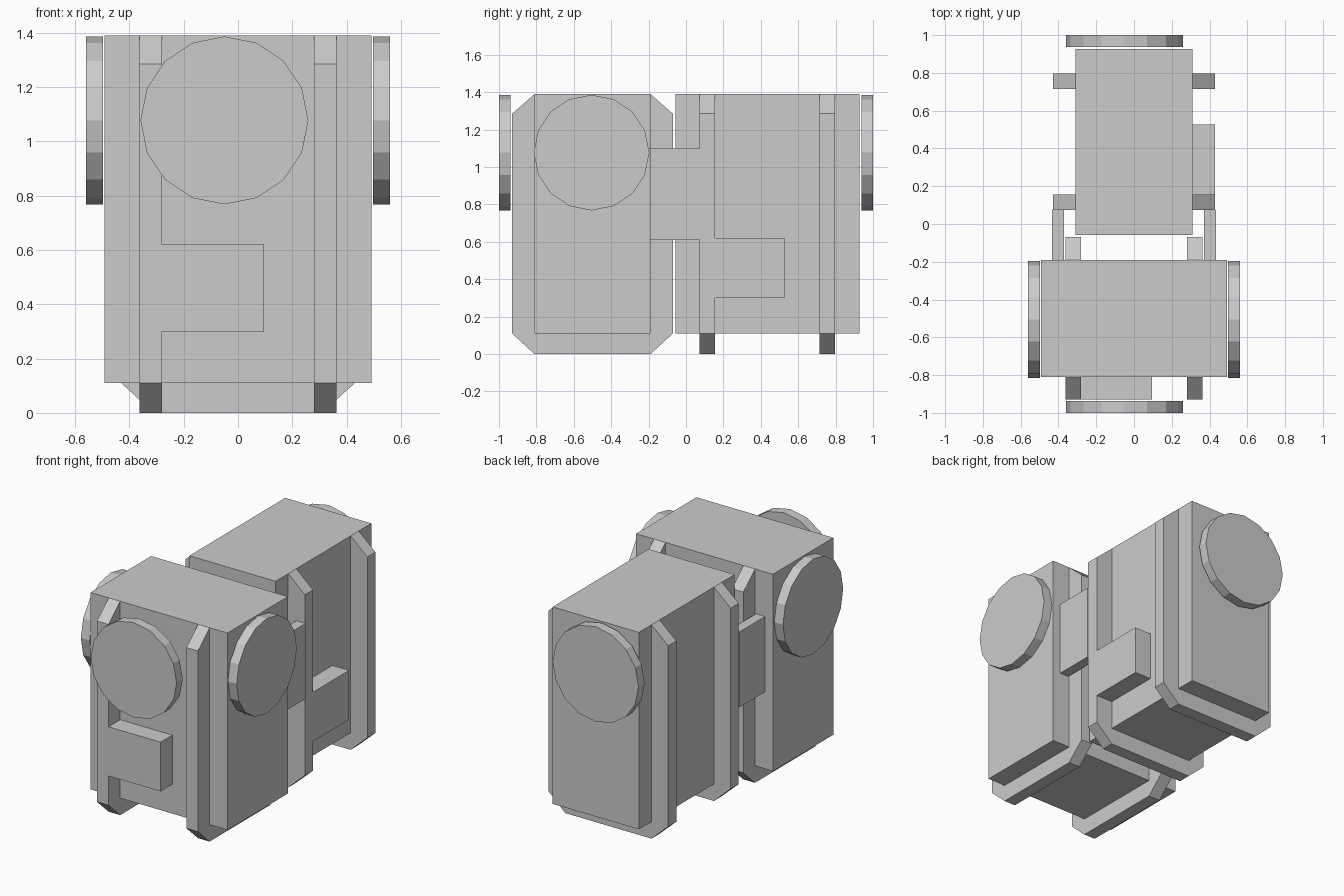
import bpy, math
from mathutils import Matrix

if "Cube" in bpy.data.objects:
    bpy.data.objects.remove(bpy.data.objects["Cube"])

BOTTOM, TOP, T = 0.11, 1.39, 0.12   # case heights and strap thickness


def make(name, verts, faces):
    mesh = bpy.data.meshes.new(name)
    mesh.from_pydata(verts, [], faces)
    obj = bpy.data.objects.new(name, mesh)
    bpy.context.collection.objects.link(obj)
    return obj


def prism(name, profile, place, a, b):
    """Extrude a 2D profile between a and b; place(u, v, w) maps it to xyz."""
    n = len(profile)
    verts = [place(u, v, w) for w in (a, b) for u, v in profile]
    faces = [list(range(n))[::-1], list(range(n, 2 * n))]
    faces += [(i, (i + 1) % n, n + (i + 1) % n, n + i) for i in range(n)]
    obj = make(name, verts, faces)
    # keep normals outward whichever axis was extruded
    if Matrix((place(1, 0, 0), place(0, 1, 0), place(0, 0, 1))).determinant() * (b - a) < 0:
        obj.data.flip_normals()
    return obj


def along_x(u, v, w):
    return (w, u, v)


def along_y(u, v, w):
    return (u, w, v)


def box(name, x, y, z):
    rect = [(x[0], z[0]), (x[1], z[0]), (x[1], z[1]), (x[0], z[1])]
    # profile wound counter-clockwise in xz
    return prism(name, rect, along_y, *y)


def strap(name, place, centre, half, a, b):
    """U-shaped chamfered strap running under a case and up both sides."""
    right = [(half, 0), (half + T, BOTTOM), (half + T, 1.285), (half, TOP), (half, BOTTOM)]
    left = [(-u, v) for u, v in reversed(right)]
    profile = [(centre + u, v) for u, v in right + left]
    return prism(name, profile, place, a, b)


def disc(name, place, centre, a, b):
    r = 0.309
    ring = [(centre + r * math.cos(i * math.pi / 8), 1.077 + r * math.sin(i * math.pi / 8))
            for i in range(16)]
    return prism(name, ring, place, a, b)


# main cases
box("front_case", (-0.492, 0.492), (-0.81, -0.19), (BOTTOM, TOP))
box("rear_case", (-0.31, 0.31), (-0.057, 0.927), (BOTTOM, TOP))

# straps
for side, a in (("left", -0.363), ("right", 0.28)):
    strap("front_strap_" + side, along_x, -0.5, 0.31, a, a + 0.083)
for side, a in (("near", 0.073), ("far", 0.714)):
    strap("rear_strap_" + side, along_y, 0, 0.31, a, a + 0.083)

# latch blocks beside the straps
box("front_latch", (-0.28, 0.095), (-0.93, -0.81), (0.30, 0.62))
box("rear_latch", (0.31, 0.43), (0.155, 0.527), (0.30, 0.62))

# connectors, side discs and end discs
for side, s in (("left", -1), ("right", 1)):
    box("connector_" + side, sorted((s * 0.37, s * 0.435)), (-0.19, 0.073), (0.61, 1.10))
    disc("side_disc_" + side, along_x, -0.505, *sorted((s * 0.497, s * 0.56)))
for end, s in (("front", -1), ("rear", 1)):
    disc("end_disc_" + end, along_y, -0.05, *sorted((s * 0.937, s * 1.0)))
